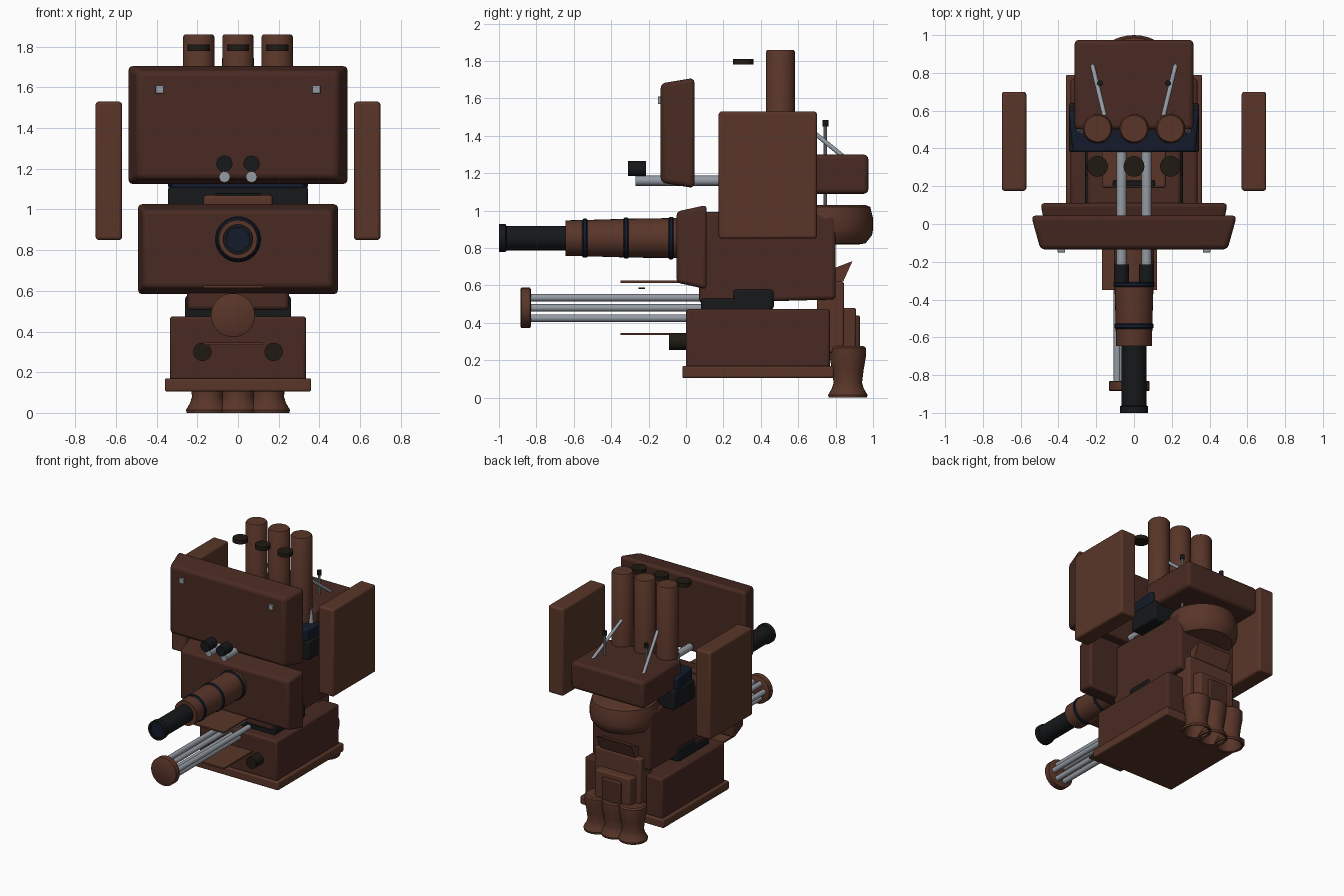
import bpy, bmesh, math
from mathutils import Vector, Matrix

if "Cube" in bpy.data.objects:
    bpy.data.objects.remove(bpy.data.objects["Cube"])


def material(name, col):
    m = bpy.data.materials.new(name)
    m.diffuse_color = (*col, 1)
    m.use_nodes = True
    m.node_tree.nodes["Principled BSDF"].inputs["Base Color"].default_value = m.diffuse_color
    return m


BROWN = material("brown", (0.10, 0.036, 0.022))
DEEP = material("deep_brown", (0.066, 0.023, 0.016))
BLACK = material("black", (0.008, 0.009, 0.010))
NAVY = material("navy", (0.007, 0.011, 0.024))
SOOT = material("soot", (0.014, 0.010, 0.006))
STEEL = material("steel", (0.30, 0.33, 0.37))


def finish(name, bm, mat, bevel=0.0):
    bmesh.ops.recalc_face_normals(bm, faces=bm.faces)
    me = bpy.data.meshes.new(name)
    bm.to_mesh(me)
    bm.free()
    me.materials.append(mat)
    ob = bpy.data.objects.new(name, me)
    bpy.context.collection.objects.link(ob)
    if bevel:
        mod = ob.modifiers.new("bevel", 'BEVEL')
        mod.width, mod.segments = bevel, 3
    bpy.ops.object.select_all(action='DESELECT')
    ob.select_set(True)
    bpy.context.view_layer.objects.active = ob
    bpy.ops.object.shade_smooth_by_angle(angle=math.radians(35))
    return ob


def box(name, x, y, z, mat, bevel=0.015, front=(0, 0), back=(0, 0)):
    """Box from ranges; front / back inset that end in (x, z)."""
    bm = bmesh.new()
    bmesh.ops.create_cube(bm, size=1)
    for v in bm.verts:
        s = v.co * 2
        ix, iz = front if s.y < 0 else back
        v.co = [(r[0] + r[1]) / 2 + c * (r[1] - r[0]) / 2 for r, c in zip((x, y, z), s)]
        v.co.x -= s.x * ix
        v.co.z -= s.z * iz
    return finish(name, bm, mat, bevel)


def lathe(name, profile, origin, axis, mat, n=32, caps=True):
    """Revolve (radius, distance) points about an axis through origin."""
    bm = bmesh.new()
    rot = Vector(axis).to_track_quat('Z', 'Y').to_matrix()
    rings = []
    for r, t in profile:
        rings.append([bm.verts.new(Vector(origin) + rot @ Vector(
            (r * math.cos(2 * math.pi * i / n), r * math.sin(2 * math.pi * i / n), t)))
            for i in range(n)])
    for a, b in zip(rings, rings[1:]):
        for i in range(n):
            bm.faces.new((a[i], a[(i + 1) % n], b[(i + 1) % n], b[i]))
    if caps:
        bm.faces.new(rings[0])
        bm.faces.new(rings[-1])
    return finish(name, bm, mat)


def rod(name, a, b, r, mat, n=20, r2=None):
    d = Vector(b) - Vector(a)
    return lathe(name, [(r, 0), (r if r2 is None else r2, d.length)], a, d, mat, n)


# Base and body
box("base_plate", (-.36, .36), (-.02, .79), (.105, .17), BROWN, .01)
box("base_block", (-.335, .335), (0, .77), (.16, .475), DEEP)
box("body", (-.25, .25), (.07, .80), (.505, .995), DEEP, .02, back=(0, .02))
box("waist_joint", (-.26, .26), (.25, .47), (.47, .58), BLACK, .02)
box("tube_mount", (-.26, .26), (.08, .45), (.45, .53), BLACK, .01)

# Front armour plates
box("collar_plate", (-.495, .495), (-.05, .11), (.58, 1.03), DEEP, .02, front=(.03, .035))
box("visor_plate", (-.545, .545), (-.135, .045), (1.12, 1.71), DEEP, .025, front=(.05, .03))

# Neck and top hatch
box("neck_lower", (-.345, .345), (.38, .64), (.96, 1.11), BLACK)
box("neck_upper", (-.345, .345), (.38, .60), (1.10, 1.2), NAVY, front=(.02, 0))
box("hatch", (-.17, .17), (.19, .42), (.95, 1.07), BROWN)
box("hatch_slot", (-.11, .11), (.20, .23), (1.06, 1.08), BLACK, .003)

# Paired parts on both sides
for s, side in ((1, "right"), (-1, "left")):
    box("shoulder_plate_" + side, sorted((s * .57, s * .70)), (.175, .70), (.85, 1.53), BROWN)
    box("marker_" + side, (s * .385 - .02, s * .385 + .02), (-.15, -.11), (1.57, 1.61), STEEL, .003)
    rod("headlight_" + side, (s * .175, -.09, .30), (s * .175, .02, .30), .045, SOOT)
    rod("upper_tube_" + side, (s * .066, -.27, 1.16), (s * .066, .5, 1.16), .027, STEEL)
    rod("sight_" + side, (s * .067, -.31, 1.225), (s * .067, -.215, 1.225), .04, BLACK)
    rod("aerial_" + side, (s * .18, .745, 1.03), (s * .18, .745, 1.46), .009, STEEL, 10)
    rod("aerial_cap_" + side, (s * .18, .745, 1.45), (s * .18, .745, 1.485), .016, BLACK, 12)
    rod("brace_" + side, (s * .22, .84, 1.29), (s * .155, .57, 1.51), .012, STEEL, 12)
    rod("spike_" + side, (s * .285, .495, 1.15), (s * .285, .495, 1.34), .022, STEEL, 12, .003)

# Main barrel: sleeve, rings, hollow muzzle
GZ = .853
lathe("barrel_sleeve", [(.095, -.645), (.098, -.5), (.104, -.3), (.108, 0)], (0, 0, GZ), (0, 1, 0), BROWN)
for i, (y, r) in enumerate(((-.54, .104), (-.32, .109), (-.08, .113))):
    lathe("barrel_ring_%d" % i, [(r - .012, y - .02), (r, y - .008), (r, y + .008), (r - .012, y + .02)],
          (0, 0, GZ), (0, 1, 0), NAVY)
lathe("muzzle", [(.058, -.93), (.058, -1), (.075, -1), (.075, -.965), (.066, -.96), (.066, -.6)],
      (0, 0, GZ), (0, 1, 0), BLACK)
rod("muzzle_bore", (0, -.985, GZ), (0, -.92, GZ), .058, NAVY)

# Lower tube cluster with end disc
CX, CZ = -.025, .48
for i in range(6):
    a = math.pi * i / 3
    x, z = CX + .063 * math.cos(a), CZ + .063 * math.sin(a)
    rod("cluster_tube_%d" % i, (x, -.84, z), (x, .15, z), .02, STEEL, 16)
lathe("cluster_disc", [(.1, -.885), (.108, -.88), (.108, -.835), (.1, -.83)], (CX, 0, CZ), (0, 1, 0), BROWN)
for nm, z in (("upper", .62), ("lower", .34)):
    box("guard_sheet_" + nm, (CX - .145, CX + .148), (-.35, .02), (z - .006, z + .006), BROWN, 0)
box("guard_pin", (CX - .018, CX + .018), (-.255, -.22), (.58, .59), BLACK, 0)

# Chimneys with floating caps
for i, x in enumerate((-.193, 0, .193)):
    lathe("chimney_%d" % i, [(.08, 1.1), (.077, 1.85), (.07, 1.86)], (x, .505, 0), (0, 0, 1), BROWN)
    rod("cap_disc_%d" % i, (x, .305, 1.78), (x, .305, 1.81), .055, SOOT, 24)

# Rear deck and drum
box("rear_deck", (-.315, .315), (.50, .975), (1.09, 1.30), DEEP, .025)
lathe("rear_drum", [(.18, .82), (.21, .825), (.245, .87), (.25, .9), (.25, .96), (.235, 1.02), (.21, 1.03)],
      (0, .75, 0), (0, 0, 1), BROWN, 40)

# Rear pack, hatch wedge and panel
box("rear_pack", (-.2, .2), (.70, .845), (.24, .62), BROWN, .012)
box("rear_pack_panel", (-.17, .17), (.80, .91), (.25, .48), BROWN, .012, back=(.02, 0))
box("rear_pack_centre", (-.08, .08), (.84, .93), (.22, .44), DEEP, .01)
bm = bmesh.new()
face = bm.faces.new([bm.verts.new((-.15, y, z)) for y, z in ((.76, .62), (.84, .62), (.89, .73), (.76, .68))])
ext = bmesh.ops.extrude_face_region(bm, geom=[face])
bmesh.ops.translate(bm, vec=(.30, 0, 0), verts=[g for g in ext["geom"] if isinstance(g, bmesh.types.BMVert)])
finish("rear_wedge", bm, BROWN)

# Exhaust bells, hollow from below
for i, x in enumerate((-.15, 0, .15)):
    lathe("exhaust_bell_%d" % i,
          [(.085, .275), (.097, .265), (.097, .22), (.085, .15), (.076, .08), (.085, .05), (.105, .015),
           (.103, 0), (.088, .005), (.06, .08), (.06, .14)], (x, .865, 0), (0, 0, 1), BROWN)
